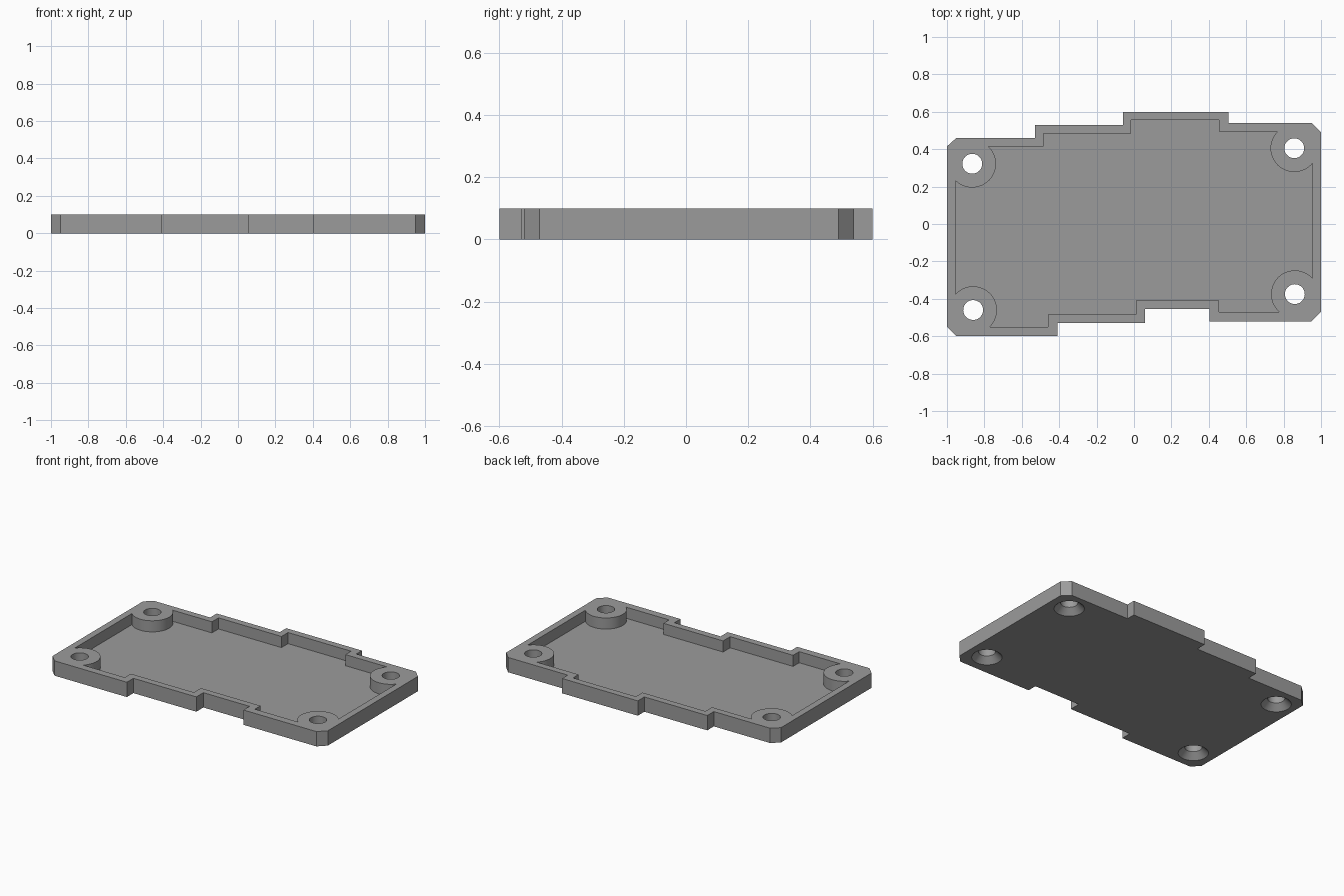
import bpy, bmesh, math

if "Cube" in bpy.data.objects:
    bpy.data.objects.remove(bpy.data.objects["Cube"])

HEIGHT, FLOOR = 0.1, 0.025

grey = bpy.data.materials.new("grey plastic")
grey.diffuse_color = (0.33, 0.33, 0.33, 1)
grey.use_nodes = True
grey.node_tree.nodes["Principled BSDF"].inputs["Base Color"].default_value = grey.diffuse_color

# Outer outline with stepped long edges and chamfered corners
OUTER = [(-1, -.55), (-.95, -.6), (-.41, -.6), (-.41, -.53), (.06, -.53), (.06, -.455),
         (.405, -.455), (.405, -.52), (.95, -.52), (1, -.47), (1, .49), (.95, .54),
         (.505, .54), (.505, .6), (-.06, .6), (-.06, .53), (-.53, .53), (-.53, .46),
         (-.95, .46), (-1, .415)]
# Pocket outline, following the rim (corners lie inside the bosses)
INNER = [(-.955, -.5), (-.905, -.55), (-.46, -.55), (-.46, -.485), (.01, -.485), (.01, -.41),
         (.455, -.41), (.455, -.47), (.905, -.47), (.955, -.42), (.955, .445), (.905, .495),
         (.455, .495), (.455, .555), (-.015, .555), (-.015, .485), (-.485, .485),
         (-.485, .415), (-.905, .415), (-.955, .365)]
BOSSES = [(-.865, .322), (.857, .405), (-.86, -.46), (.86, -.375)]


def make_object(name, bm):
    bmesh.ops.recalc_face_normals(bm, faces=bm.faces)
    mesh = bpy.data.meshes.new(name)
    bm.to_mesh(mesh)
    bm.free()
    mesh.materials.append(grey)
    ob = bpy.data.objects.new(name, mesh)
    bpy.context.collection.objects.link(ob)
    return ob


def prism(name, outline, z0, z1):
    bm = bmesh.new()
    face = bm.faces.new([bm.verts.new((x, y, z0)) for x, y in outline])
    new = bmesh.ops.extrude_face_region(bm, geom=[face])["geom"]
    bmesh.ops.translate(bm, vec=(0, 0, z1 - z0),
                        verts=[v for v in new if isinstance(v, bmesh.types.BMVert)])
    return make_object(name, bm)


def lathe(name, centre, profile, n=48):
    """Closed turned solid from (radius, z) pairs."""
    bm = bmesh.new()
    rings = [[bm.verts.new((centre[0] + r * math.cos(math.tau * i / n),
                            centre[1] + r * math.sin(math.tau * i / n), z))
              for i in range(n)] for r, z in profile]
    for a, b in zip(rings, rings[1:]):
        for i in range(n):
            j = (i + 1) % n
            bm.faces.new((a[i], a[j], b[j], b[i]))
    bm.faces.new(rings[0])
    bm.faces.new(rings[-1])
    return make_object(name, bm)


def cut(target, cutter):
    bpy.context.view_layer.objects.active = target
    mod = target.modifiers.new("cut", 'BOOLEAN')
    mod.operation, mod.solver, mod.object = 'DIFFERENCE', 'EXACT', cutter
    bpy.ops.object.modifier_apply(modifier=mod.name)
    bpy.data.objects.remove(cutter)


tray = prism("tray", OUTER, 0, HEIGHT)

# Pocket, leaving the round corner bosses standing
pocket = prism("pocket_cutter", INNER, FLOOR, HEIGHT + .1)
for c in BOSSES:
    cut(pocket, lathe("boss_cutter", c, [(.127, -.1), (.127, .4)]))
cut(tray, pocket)

# Screw holes, countersunk from below
for c in BOSSES:
    cut(tray, lathe("hole_cutter", c, [(.103, -.01), (.053, .04), (.053, .2)]))

bpy.ops.object.select_all(action='DESELECT')
tray.select_set(True)
bpy.context.view_layer.objects.active = tray
bpy.ops.object.shade_smooth_by_angle(angle=math.radians(30))
